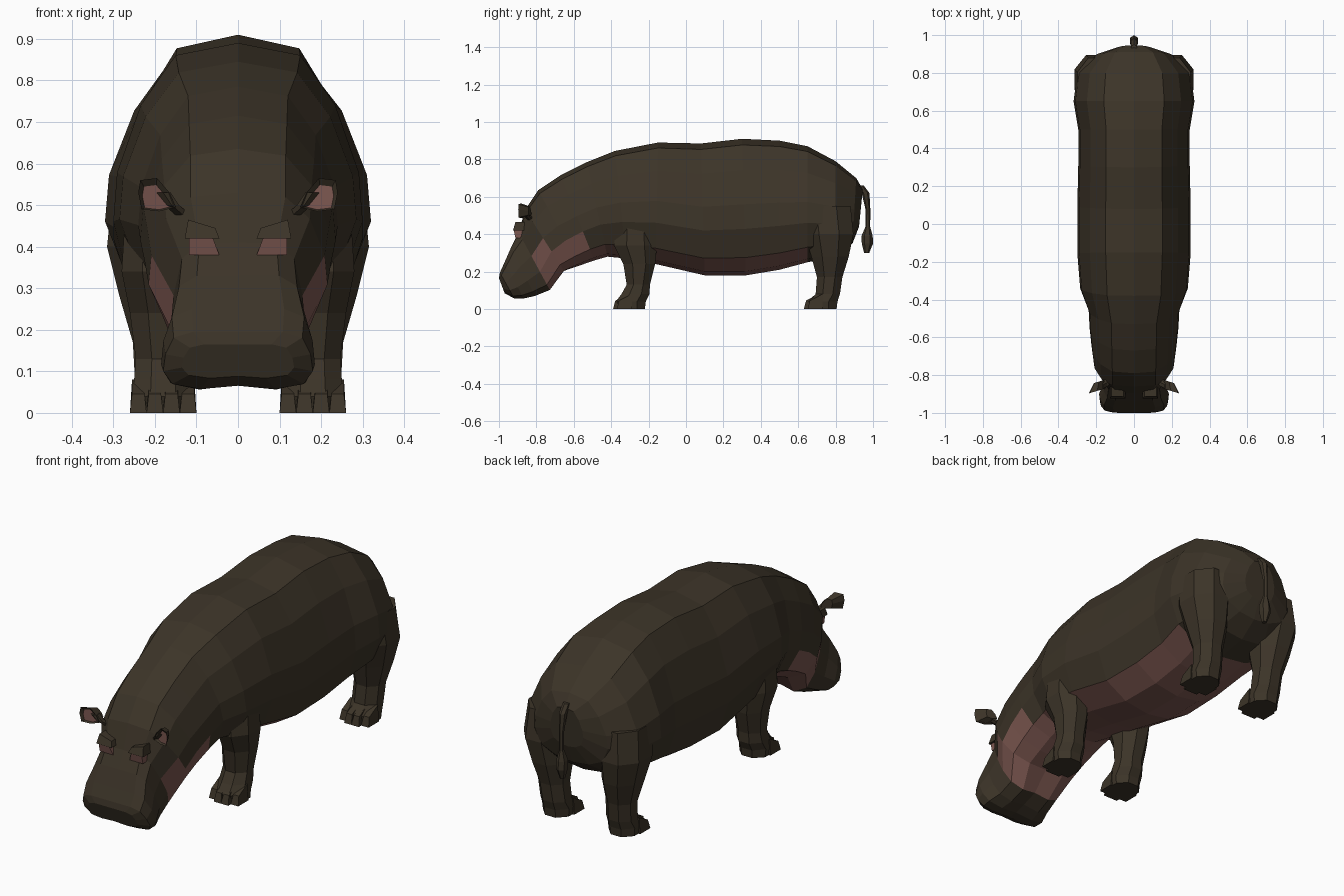
import bpy, bmesh, math
from mathutils import Vector

cube = bpy.data.objects.get("Cube")
if cube:
    bpy.data.objects.remove(cube)


def material(name, colour):
    mat = bpy.data.materials.new(name)
    mat.use_nodes = True
    mat.diffuse_color = colour
    mat.node_tree.nodes["Principled BSDF"].inputs["Base Color"].default_value = colour
    return mat


HIDE = material("dark brown hide", (0.045, 0.034, 0.021, 1))
PINK = material("dusky pink skin", (0.20, 0.095, 0.080, 1))


def finish(name, bm):
    bmesh.ops.recalc_face_normals(bm, faces=bm.faces)
    mesh = bpy.data.meshes.new(name)
    bm.to_mesh(mesh)
    bm.free()
    for mat in (HIDE, PINK):
        mesh.materials.append(mat)
    obj = bpy.data.objects.new(name, mesh)
    bpy.context.collection.objects.link(obj)
    return obj


def loft(name, rings, is_pink=lambda ring, side: False):
    """Skin closed rings of points and close both ends."""
    bm = bmesh.new()
    loops = [[bm.verts.new(p) for p in ring] for ring in rings]
    count = len(loops[0])
    for r in range(len(loops) - 1):
        for s in range(count):
            n = (s + 1) % count
            face = bm.faces.new((loops[r][s], loops[r][n], loops[r + 1][n], loops[r + 1][s]))
            face.material_index = int(is_pink(r, s))
    for loop in (loops[0], loops[-1]):
        bm.faces.new(loop)
    return finish(name, bm)


def oval(centre, rx, ry, sides=8):
    """Horizontal ring with flattened sides."""
    turn = math.pi / sides
    angles = [turn + math.tau * i / sides for i in range(sides)]
    grow = 1 / math.cos(turn)
    return [Vector(centre) + Vector((math.cos(a) * rx * grow, math.sin(a) * ry * grow, 0)) for a in angles]


# Torso and head: half outlines as (width, depth) fractions from spine to belly
TORSO = [(0, 0), (.5, .045), (.78, .23), (.97, .48), (1, .66), (.84, .87), (.45, .97), (0, 1)]
MUZZLE = [(0, 0), (.6, .0), (.86, .1), (.97, .4), (1, .7), (.88, .93), (.5, 1.02), (0, .96)]

# spine y, spine z, belly y, belly z, half width, muzzle blend
SECTIONS = [
    (.945, .64, .925, .44, .09, 0),
    (.91, .70, .89, .35, .20, 0),
    (.80, .79, .80, .28, .30, 0),
    (.65, .87, .65, .25, .32, 0),
    (.50, .90, .50, .21, .295, 0),
    (.30, .91, .32, .18, .295, 0),
    (.08, .885, .10, .18, .30, 0),
    (-.15, .89, -.16, .24, .30, 0),
    (-.38, .845, -.32, .27, .285, 0),
    (-.53, .785, -.42, .28, .24, 0),
    (-.67, .715, -.49, .26, .235, 0),
    (-.79, .635, -.57, .23, .225, .1),
    (-.86, .53, -.65, .20, .215, .3),
    (-.895, .41, -.73, .105, .16, .8),
    (-.935, .33, -.81, .075, .165, 1),
    (-.97, .25, -.87, .06, .185, 1),
    (-.995, .195, -.92, .06, .18, 1),
    (-1.0, .165, -.97, .085, .135, 1),
]


def section(ty, tz, by, bz, width, blend):
    half = []
    for (w0, t0), (w1, t1) in zip(TORSO, MUZZLE):
        w = (w0 + (w1 - w0) * blend) * width
        t = t0 + (t1 - t0) * blend
        half.append(Vector((w, ty + (by - ty) * t, tz + (bz - tz) * t)))
    return half + [Vector((-p.x, p.y, p.z)) for p in half[-2:0:-1]]


def body_pink(ring, side):
    strip = min(side, 13 - side)
    if 3 <= ring <= 6:
        return strip >= 5
    if 7 <= ring <= 11:
        return strip >= (5 if ring < 10 else 4)
    return ring == 12 and strip >= 3


loft("body_and_head", [section(*s) for s in SECTIONS], body_pink)


# Legs: height, centre y, half depth, centre x, half width
FRONT_LEG = [
    (.50, -.27, .10, .19, .08), (.34, -.27, .115, .195, .085), (.24, -.25, .085, .185, .075),
    (.13, -.255, .062, .18, .066), (.08, -.27, .075, .18, .07), (.04, -.295, .08, .18, .074),
    (0, -.29, .07, .18, .07),
]
REAR_LEG = [
    (.55, .75, .13, .20, .10), (.40, .765, .13, .21, .105), (.28, .77, .10, .195, .09),
    (.17, .768, .068, .185, .068), (.08, .758, .065, .18, .068), (.04, .73, .08, .18, .074),
    (0, .73, .075, .18, .07),
]


def toe(name, x, y):
    """Wedge with a sloping top and a narrower tip."""
    bm = bmesh.new()
    bmesh.ops.create_cube(bm, size=1)
    for v in bm.verts:
        tip, top = v.co.y < 0, v.co.z > 0
        v.co.x = x + v.co.x * (.03 if top else .04)
        v.co.y = y + (.012 if top else 0) if tip else y + .08
        v.co.z = (.045 if tip else .08) if top else 0
    finish(name, bm)


for side, sign in (("left", 1), ("right", -1)):
    for part, rows, toe_y in (("front", FRONT_LEG, -.40), ("rear", REAR_LEG, .62)):
        rings = [oval((sign * x, y, z), rx, ry) for z, y, ry, x, rx in rows]
        loft(f"{side}_{part}_leg", rings)
        for i in range(4):
            offset = (i - 1.5) * .04
            toe(f"{side}_{part}_toe_{i + 1}", sign * .18 + offset, toe_y + abs(offset) * .5)

    # Ear: a dark cup with a pink front
    rim = [(.15, .495), (.165, .53), (.195, .565), (.235, .56), (.24, .53), (.232, .49), (.19, .485)]
    front = [Vector((sign * x, -.87 - (x - .15) * .3, z)) for x, z in rim]
    middle = sum(front, Vector()) / len(front)
    inner = [middle + (p - middle) * .75 + Vector((0, .012, -.006)) for p in front]
    back = [middle + (p - middle) * .6 + Vector((-sign * .012, .05, 0)) for p in front]
    ear = loft(f"{side}_ear", [back, front, inner])
    ear.data.polygons[-1].material_index = 1
    stem = [oval((sign * x, y, z), .018, .018, 6) for x, y, z in
            ((.125, -.82, .47), (.16, -.85, .50), (.18, -.86, .53))]
    loft(f"{side}_ear_stem", stem)

    # Eye: brow ridge over a pink lid
    bm = bmesh.new()
    bmesh.ops.create_cube(bm, size=1)
    for v in bm.verts:
        outer, ahead, top = v.co.x > 0, v.co.y < 0, v.co.z > 0
        v.co.x = sign * ((.12 if outer else .055) if top else (.128 if outer else .045))
        v.co.y = (-.912 if top else -.925) if ahead else -.82
        v.co.z = (.465 if outer else .445) if top else .42
    finish(f"{side}_brow", bm)
    bm = bmesh.new()
    bmesh.ops.create_cube(bm, size=1)
    for v in bm.verts:
        outer, ahead, top = v.co.x > 0, v.co.y < 0, v.co.z > 0
        v.co.x = sign * (.118 if outer else (.06 if top else .045))
        v.co.y = (-.921 if top else -.912) if ahead else -.84
        v.co.z = .42 if top else .38
    eye = finish(f"{side}_eyelid", bm)
    for face in eye.data.polygons:
        face.material_index = 1

# Tail: thin strand ending in a flat tuft
TAIL = [(.66, .93, .018), (.62, .96, .018), (.53, .973, .011), (.44, .972, .011),
        (.39, .968, .026), (.35, .970, .026), (.30, .966, .012)]
loft("tail", [oval((0, y, z), r * .85, r, 6) for z, y, r in TAIL])
